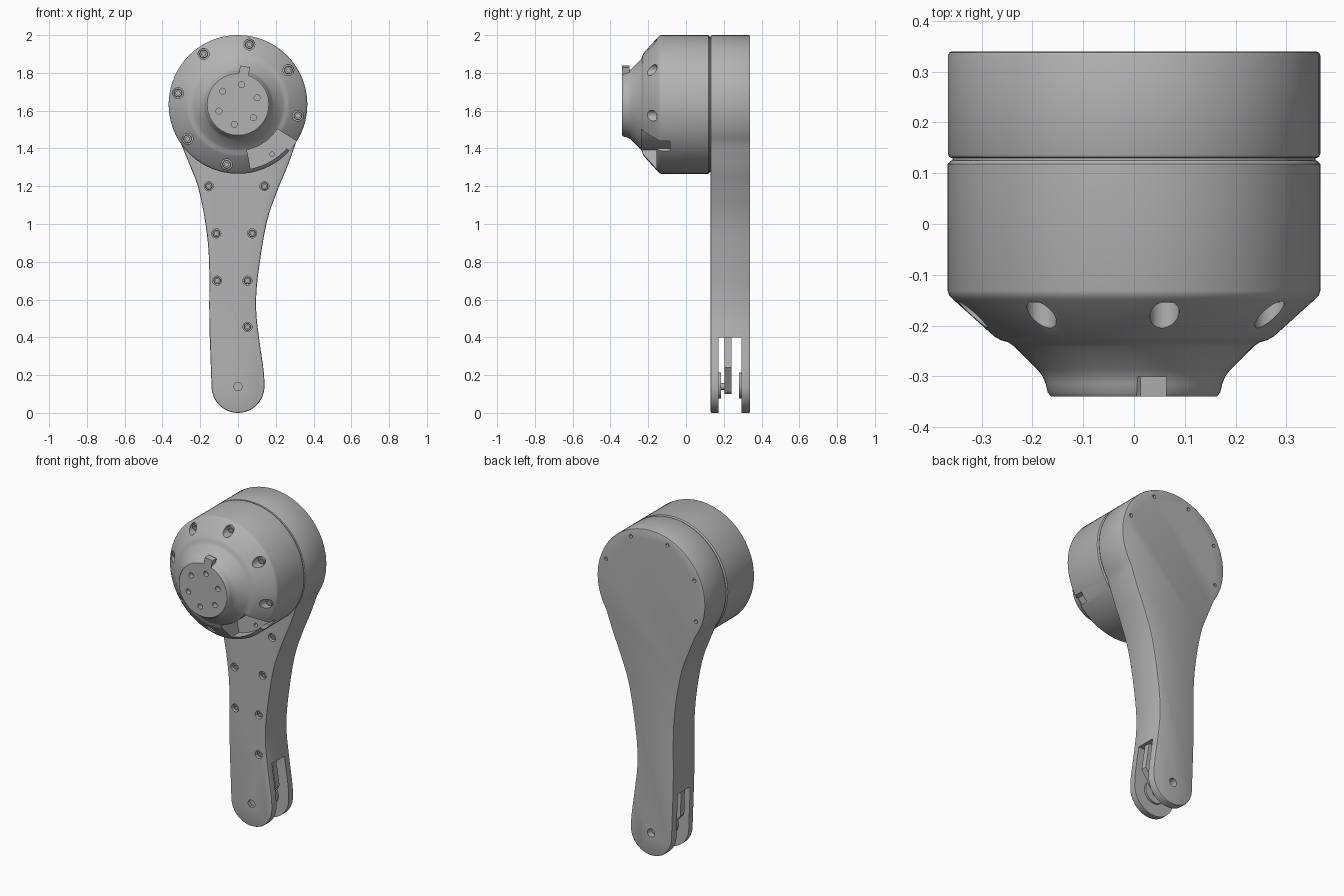
import bpy, bmesh
from math import sin, cos, radians, pi
from mathutils import Vector

if "Cube" in bpy.data.objects:
    bpy.data.objects.remove(bpy.data.objects["Cube"])

grey = bpy.data.materials.new("grey_metal")
grey.use_nodes = True
grey.diffuse_color = (0.45, 0.45, 0.45, 1)
grey.node_tree.nodes["Principled BSDF"].inputs["Base Color"].default_value = (0.45, 0.45, 0.45, 1)

HUB_Z = 1.633
PIN_Z = 0.14


def finish(name, bm):
    bmesh.ops.remove_doubles(bm, verts=bm.verts, dist=1e-5)
    bmesh.ops.recalc_face_normals(bm, faces=bm.faces)
    mesh = bpy.data.meshes.new(name)
    bm.to_mesh(mesh)
    bm.free()
    mesh.materials.append(grey)
    ob = bpy.data.objects.new(name, mesh)
    bpy.context.collection.objects.link(ob)
    return ob


def lathe(name, profile, x=0, z=HUB_Z, steps=32):
    """Turn a (radius, y) profile around an axis parallel to y."""
    bm = bmesh.new()
    rings = [[bm.verts.new((x + r * cos(2 * pi * i / steps), y, z + r * sin(2 * pi * i / steps)))
              for i in range(steps)] for r, y in profile]
    for a, b in zip(rings, rings[1:]):
        for i in range(steps):
            j = (i + 1) % steps
            bm.faces.new((a[i], a[j], b[j], b[i]))
    return finish(name, bm)


def cylinder(name, x, z, r, y0, y1, steps=24):
    return lathe(name, [(0, y0), (r, y0), (r, y1), (0, y1)], x, z, steps)


def prism(name, outline, y0, y1):
    """Extrude an (x, z) outline along y."""
    bm = bmesh.new()
    face = bm.faces.new([bm.verts.new((x, y0, z)) for x, z in outline])
    out = bmesh.ops.extrude_face_region(bm, geom=[face])
    verts = [v for v in out["geom"] if isinstance(v, bmesh.types.BMVert)]
    bmesh.ops.translate(bm, verts=verts, vec=(0, y1 - y0, 0))
    return finish(name, bm)


def arc(r, a0, a1, n, z=HUB_Z):
    angles = [radians(a0 + (a1 - a0) * i / n) for i in range(n + 1)]
    return [(r * cos(a), z + r * sin(a)) for a in angles]


def flow(points, n=4):
    """Smooth curve through the points, without the two end points."""
    p = [Vector(q) for q in points]
    p = [p[0]] + p + [p[-1]]
    res = []
    for i in range(1, len(p) - 2):
        for k in range(n):
            t = k / n
            a, b, c, d = p[i - 1:i + 3]
            res.append(tuple(0.5 * (2 * b + (c - a) * t + (2 * a - 5 * b + 4 * c - d) * t * t
                                    + (3 * b - a - 3 * c + d) * t ** 3)))
    return res[1:]


def apply(ob, mod):
    bpy.context.view_layer.objects.active = ob
    bpy.ops.object.modifier_apply(modifier=mod.name)


def cut(ob, cutters):
    for c in cutters:
        mod = ob.modifiers.new("cut", "BOOLEAN")
        mod.operation = "DIFFERENCE"
        mod.solver = "EXACT"
        mod.object = c
        apply(ob, mod)
        bpy.data.objects.remove(c)


def screw(name, x, z, r, front):
    """Socket head screw facing the front."""
    return lathe(name, [(0, front + 0.015), (r * 0.5, front + 0.015), (r * 0.5, front),
                        (r * 0.9, front), (r, front + 0.004), (r, front + 0.04)], x, z, 12)


def polar(r, deg):
    return r * cos(radians(deg)), HUB_Z + r * sin(radians(deg))


# Motor housing with conical nose
housing = lathe("motor_housing", [
    (0, 0.125), (0.36, 0.125), (0.367, 0.118), (0.367, -0.132), (0.364, -0.141), (0.356, -0.149),
    (0.275, -0.222), (0.262, -0.229), (0.248, -0.233), (0.236, -0.241), (0.19, -0.287),
    (0.18, -0.3), (0.174, -0.315), (0.17, -0.332), (0.163, -0.34), (0, -0.34)], steps=96)
cutters = []
screw_angles = [79.3 + 45 * i for i in range(8)]
for a in screw_angles:
    if abs(a - 304.3) > 1:
        cutters.append(cylinder("pocket", *polar(0.323, a), 0.029, -0.4, -0.135))
for i in range(6):
    cutters.append(cylinder("nose_hole", *polar(0.107, 79.3 + 60 * i), 0.016, -0.4, -0.31, 16))
# Connector recess with an open upper end
cutters.append(prism("recess", arc(0.245, -79, -32, 12) + arc(0.347, -32, -79, 12), -0.4, -0.085))
cutters.append(prism("recess_exit", arc(0.3, -42, -32, 3) + arc(0.4, -32, -42, 3), -0.4, -0.085))
cutters.append(cylinder("recess_hole", *polar(0.319, -55.7), 0.012, -0.1, -0.06, 12))
cut(housing, cutters)

for i, a in enumerate(screw_angles):
    if abs(a - 304.3) > 1:
        screw(f"housing_screw_{i + 1}", *polar(0.323, a), 0.022, -0.155)

# Index tab on the nose
a = radians(79.3)
out, side = Vector((cos(a), sin(a))), Vector((sin(a), -cos(a)))
centre = Vector((0, HUB_Z))
prism("index_tab", [tuple(centre + out * r + side * s) for r, s in
                    ((0.15, -0.026), (0.15, 0.026), (0.205, 0.026), (0.205, -0.026))], -0.34, -0.3)

# Thin spacer in the seam between housing and arm
cylinder("seam_spacer", 0, HUB_Z, 0.358, 0.12, 0.135, 64)

# Arm: round head flowing into a curved shank with a round foot
head = arc(0.367, -33, 215, 60)
foot = arc(0.14, 180, 360, 28, PIN_Z)
left = flow([head[-1], (-0.255, 1.31), (-0.21, 1.19), (-0.172, 1.0), (-0.153, 0.8),
             (-0.152, 0.5), (-0.144, 0.25), foot[0]])
right = flow([foot[-1], (0.136, 0.22), (0.111, 0.4), (0.096, 0.55), (0.105, 0.72),
              (0.15, 1.0), (0.21, 1.18), (0.26, 1.3), head[0]])
arm = prism("arm", head + left + foot + right, 0.13, 0.34)
bevel = arm.modifiers.new("bevel", "BEVEL")
bevel.width = 0.008
bevel.segments = 2
bevel.limit_method = "ANGLE"
bevel.angle_limit = radians(50)
apply(arm, bevel)

arm_screws = [(-0.155, 1.2), (0.14, 1.2), (-0.115, 0.95), (0.075, 0.95),
              (-0.11, 0.7), (0.05, 0.7), (0.05, 0.455)]
cutters = [prism("fork_slot", [(-0.3, -0.1), (0.3, -0.1), (0.3, 0.4), (-0.3, 0.4)], 0.173, 0.293)]
cutters += [cylinder("arm_hole", x, z, 0.024, 0.1, 0.16) for x, z in arm_screws]
cutters += [cylinder("rear_hole", *polar(0.325, 20 + 45 * i), 0.011, 0.31, 0.4, 12) for i in range(5)]
cutters += [cylinder("pin_hole_front", 0, PIN_Z, 0.025, 0.1, 0.15, 6),
            cylinder("pin_hole_rear", 0, PIN_Z, 0.025, 0.27, 0.4)]
cut(arm, cutters)
for i, (x, z) in enumerate(arm_screws):
    screw(f"arm_screw_{i + 1}", x, z, 0.019, 0.14)

# Fork: centre blade, bearing discs and pin
prism("fork_blade", [(-0.135, 0.41), (-0.13, 0.24)] + arc(0.04, 200, 340, 10, PIN_Z)
      + [(0.115, 0.24), (0.09, 0.41)], 0.203, 0.24)
cylinder("front_bearing_disc", 0, 0.145, 0.07, 0.165, 0.185, 40)
lathe("rear_bearing_disc", [(0.025, 0.28), (0.07, 0.28), (0.07, 0.3), (0.025, 0.3), (0.025, 0.28)],
      0, 0.145, 40)
cylinder("fork_pin", 0, PIN_Z, 0.018, 0.175, 0.21)

# Smooth shading with crisp edges
for ob in bpy.context.scene.objects:
    ob.select_set(ob.type == "MESH")
bpy.context.view_layer.objects.active = arm
bpy.ops.object.shade_smooth_by_angle(angle=radians(30))
